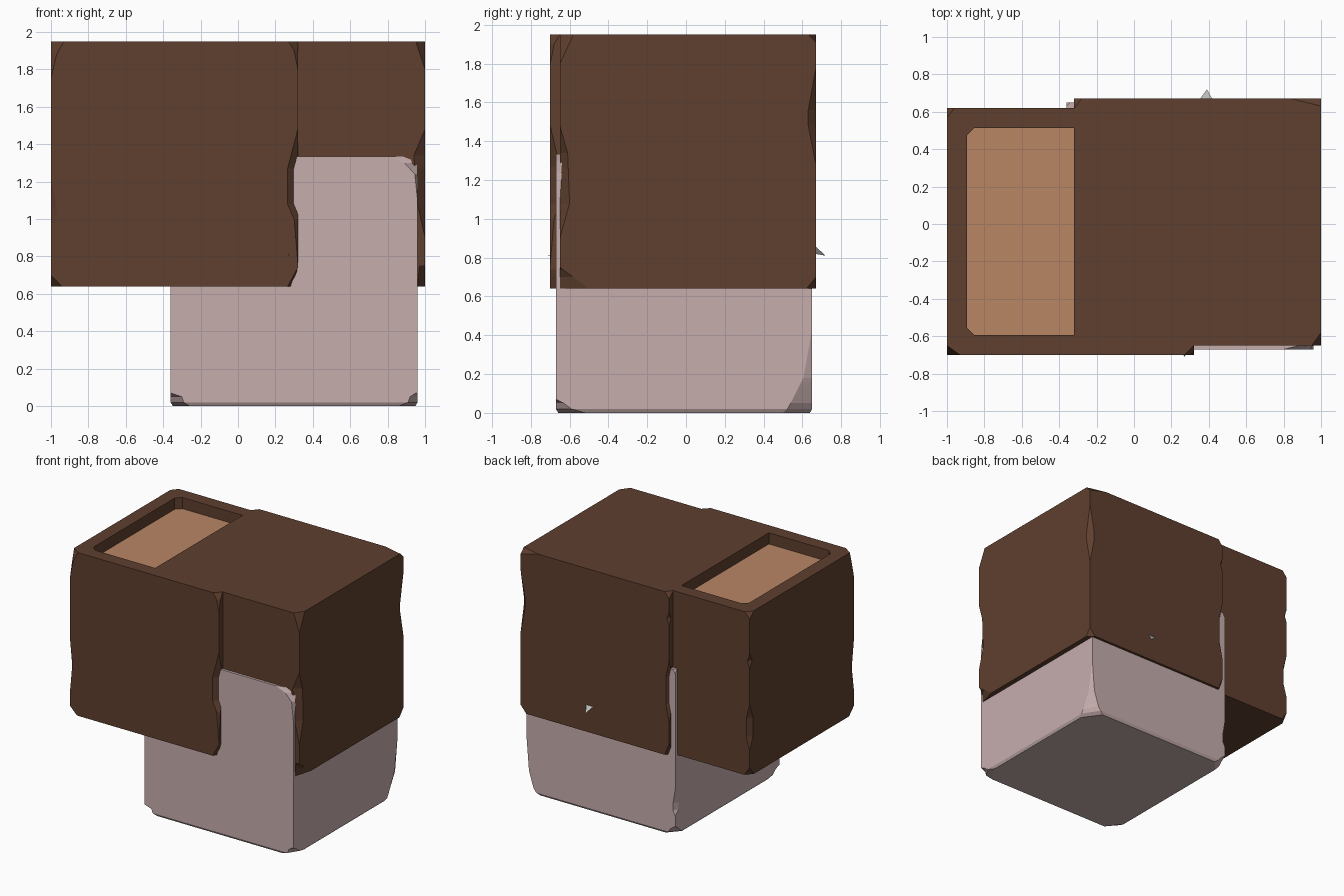
import bpy, bmesh

if "Cube" in bpy.data.objects:
    bpy.data.objects.remove(bpy.data.objects["Cube"])

H = 0.66  # half width of each block


def material(name, rgb):
    m = bpy.data.materials.new(name)
    m.diffuse_color = (*rgb, 1)
    m.use_nodes = True
    m.node_tree.nodes["Principled BSDF"].inputs["Base Color"].default_value = m.diffuse_color
    return m


def chip_at(profile, z):
    """Interpolate a corner's (z, cut in x, cut in y) profile."""
    if z <= profile[0][0]:
        return profile[0][1:]
    for (z0, x0, y0), (z1, x1, y1) in zip(profile, profile[1:]):
        if z <= z1:
            t = (z - z0) / (z1 - z0)
            return x0 + (x1 - x0) * t, y0 + (y1 - y0) * t
    return profile[-1][1:]


def ring(bm, cx, cy, z, half, chips):
    """Square cross-section with its corners cut: FL, FR, BR, BL."""
    pts = []
    for i, (sx, sy) in enumerate(((-1, -1), (1, -1), (1, 1), (-1, 1))):
        dx, dy = chips[i]
        along_x = (cx + sx * (half - dx), cy + sy * half, z)
        along_y = (cx + sx * half, cy + sy * (half - dy), z)
        pts += [along_y, along_x] if i % 2 == 0 else [along_x, along_y]
    return [bm.verts.new(p) for p in pts]


def chipped_block(name, cx, cy, z0, z1, corners, mats, recess=0, foot=0):
    bm = bmesh.new()
    levels = sorted({z0, z1} | {p[0] for prof in corners for p in prof})
    rings = []
    for z in levels:
        half = H - (foot if z == z0 else 0)
        rings.append(ring(bm, cx, cy, z, half, [chip_at(c, z) for c in corners]))
    if recess:
        for z in (z1, z1 - recess):
            rings.append(ring(bm, cx, cy, z, H - 0.106, [(0.04, 0.04)] * 4))
    for a, b in zip(rings, rings[1:]):
        for i in range(8):
            j = (i + 1) % 8
            bm.faces.new((a[i], a[j], b[j], b[i]))
    bm.faces.new(rings[0][::-1])
    bm.faces.new(rings[-1]).material_index = 1 if recess else 0
    bmesh.ops.remove_doubles(bm, verts=bm.verts, dist=0.0008)
    bmesh.ops.dissolve_limit(bm, angle_limit=0.002, verts=bm.verts, edges=bm.edges)
    bmesh.ops.recalc_face_normals(bm, faces=bm.faces)
    me = bpy.data.meshes.new(name)
    bm.to_mesh(me)
    bm.free()
    for m in mats:
        me.materials.append(m)
    ob = bpy.data.objects.new(name, me)
    bpy.context.collection.objects.link(ob)


brown = material("brown", (0.115, 0.050, 0.028))
tan = material("tan", (0.49, 0.24, 0.13))
pink = material("pink", (0.57, 0.42, 0.42))
grey = material("grey", (0.5, 0.5, 0.5))

# left upper block with the sunken tan panel
chipped_block("left_block", -0.34, -0.04, 0.64, 1.95, [
    [(0.64, .06, .06), (0.70, 0, 0), (0.84, 0, 0), (0.98, .03, .02),
     (1.06, .03, .02), (1.22, 0, 0), (1.75, 0, 0), (1.88, .03, .03), (1.95, .07, .05)],
    [(0.64, .055, .1), (0.74, 0, .05), (0.76, 0, 0), (1.0, .02, .02), (1.08, .055, .05),
     (1.27, .055, .05), (1.48, 0, 0), (1.80, 0, 0), (1.9, .02, .02), (1.95, .05, .05)],
    [(0.64, .04, .04), (0.72, 0, 0), (1.95, 0, 0)],
    [(0.64, .05, .05), (0.71, 0, 0), (0.84, 0, 0), (0.95, .03, .04), (1.1, .03, .04),
     (1.22, 0, 0), (1.5, 0, 0), (1.56, .02, .03), (1.62, 0, 0), (1.9, 0, 0), (1.95, .04, .05)],
], [brown, tan], recess=0.09)

# right upper block
chipped_block("right_block", 0.34, 0.01, 0.64, 1.95, [
    [(0.64, 0, 0), (1.95, 0, 0)],
    [(0.64, .04, .15), (0.75, .03, 0), (0.9, 0, 0), (1.08, .04, .05), (1.34, .06, .04),
     (1.48, 0, 0), (1.80, 0, 0), (1.95, .05, .07)],
    [(0.64, .05, .05), (0.70, 0, 0), (1.28, 0, 0), (1.48, .04, .04), (1.56, .04, .04),
     (1.78, 0, 0), (1.91, 0, 0), (1.95, .16, .04)],
    [(0.64, .04, .05), (0.74, 0, 0), (0.9, 0, 0), (1.05, .03, .04), (1.27, .03, .04),
     (1.4, 0, 0), (1.68, 0, 0), (1.74, .02, .02), (1.8, 0, 0), (1.9, 0, 0), (1.95, .04, .05)],
], [brown])

# lower pink block, partly swallowed by the upper two
chipped_block("lower_block", 0.30, -0.01, 0.0, 1.335, [
    [(0, .09, .12), (0.02, .07, .08), (0.05, .06, .05), (0.07, 0, 0), (1.335, 0, 0)],
    [(0, .09, .14), (0.02, .05, .08), (0.05, .04, .04), (0.07, .01, 0), (0.14, 0, 0),
     (1.1, 0, 0), (1.24, .015, .035), (1.30, .07, .035), (1.335, .16, .04)],
    [(0, .1, .14), (0.05, .06, .11), (0.18, .02, .045), (0.43, 0, 0), (1.335, 0, 0)],
    [(0, .08, .09), (0.05, .04, .04), (0.08, 0, 0), (0.16, 0, 0), (0.2, .02, .04),
     (0.26, .02, .04), (0.38, 0, 0), (1.3, 0, 0), (1.335, .02, .02)],
], [pink], foot=0.012)


# small splinters poking out of the faces
def splinter(name, points):
    me = bpy.data.meshes.new(name)
    me.from_pydata(points, [], [(0, 2, 1), (0, 1, 3), (1, 2, 3), (2, 0, 3)])
    me.materials.append(grey)
    bpy.context.collection.objects.link(bpy.data.objects.new(name, me))


splinter("back_splinter", [(0.35, .665, .86), (0.42, .665, .86), (0.39, .665, .82), (0.39, .72, .81)])
splinter("front_splinter", [(0.26, -.69, .805), (0.27, -.69, .815), (0.28, -.69, .805), (0.27, -.712, .81)])
